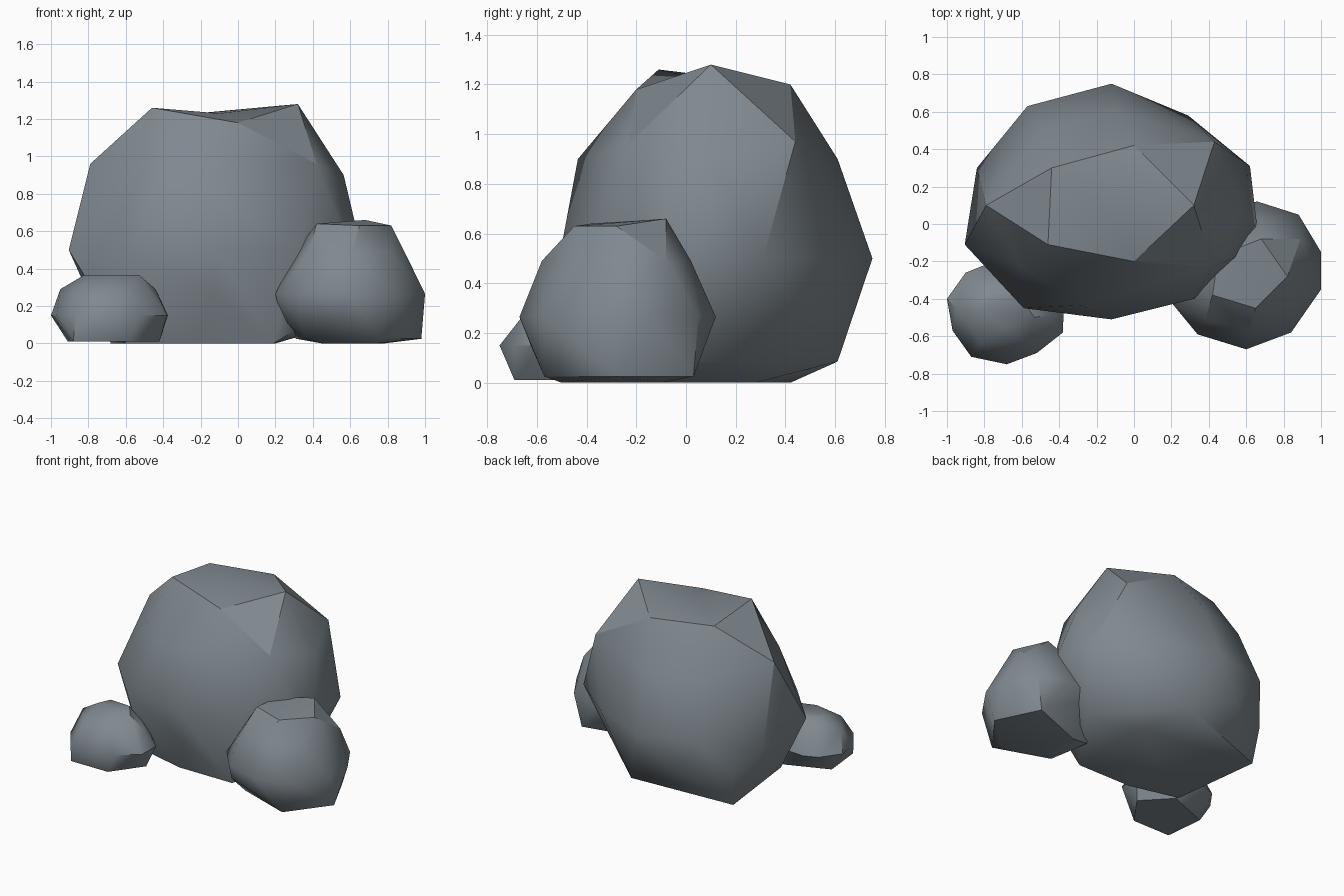
import bpy, bmesh, math
from mathutils import Vector

stone = bpy.data.materials.new("slate_grey")
stone.diffuse_color = (0.215, 0.25, 0.278, 1)


def rock(name, rings, crown, angle, dent=None, creases=()):
    """Chiselled boulder: hull around horizontal rings (z: outline) plus loose crown corners."""
    bm = bmesh.new()
    for z, outline in rings.items():
        for x, y in outline:
            bm.verts.new((x, y, z))
    for p in crown:
        bm.verts.new(p)
    res = bmesh.ops.convex_hull(bm, input=bm.verts[:])
    junk = {g for g in res["geom_interior"] + res["geom_unused"]
            if isinstance(g, bmesh.types.BMVert)}
    bmesh.ops.delete(bm, geom=list(junk), context='VERTS')
    # sink the ridge that passes nearest to the dent point
    if dent:
        d = Vector(dent)
        ridge = min(bm.edges, key=lambda e: ((e.verts[0].co + e.verts[1].co) / 2 - d).length)
        new = bmesh.ops.subdivide_edges(bm, edges=[ridge], cuts=1)["geom_inner"]
        for v in new:
            if isinstance(v, bmesh.types.BMVert):
                v.co = d
    bmesh.ops.recalc_face_normals(bm, faces=bm.faces[:])
    # keep the chiselled edges between the named crown corners sharp
    for a, b in creases:
        for e in bm.edges:
            p, q = (v.co for v in e.verts)
            s, t = Vector(crown[a]), Vector(crown[b])
            if min((p - s).length + (q - t).length, (p - t).length + (q - s).length) < 0.01:
                e.smooth = False
    me = bpy.data.meshes.new(name)
    bm.to_mesh(me)
    bm.free()
    me.materials.append(stone)
    ob = bpy.data.objects.new(name, me)
    bpy.context.collection.objects.link(ob)
    bpy.ops.object.select_all(action='DESELECT')
    ob.select_set(True)
    bpy.context.view_layer.objects.active = ob
    bpy.ops.object.shade_smooth_by_angle(angle=math.radians(angle), keep_sharp_edges=True)


# large boulder at the back
rock("large_boulder", {
    0.0: [(0.19, -0.34), (-0.24, -0.34), (-0.60, -0.25), (-0.68, 0.42), (0.20, 0.28)],
    0.085: [(0.02, 0.61), (0.49, 0.09), (0.33, -0.30)],
    0.26: [(-0.36, 0.645), (-0.70, 0.47), (-0.12, -0.46)],
    0.50: [(-0.12, 0.75), (-0.57, 0.63), (-0.905, -0.11), (-0.59, -0.45),
           (-0.12, -0.51), (0.32, -0.40), (0.60, -0.15), (0.66, -0.03), (0.62, 0.31), (0.29, 0.58)],
    0.90: [(-0.28, -0.435), (-0.10, 0.61), (-0.50, 0.49), (0.565, 0.10), (-0.60, -0.23)],
}, [(-0.46, -0.11, 1.26), (0.0, -0.20, 1.18), (0.32, 0.10, 1.28), (0.0, 0.42, 1.20),
    (-0.44, 0.30, 1.21), (0.42, -0.23, 0.96), (0.43, 0.44, 0.97), (-0.79, 0.10, 0.96),
    (-0.84, 0.30, 0.40)], 34, dent=(-0.10, 0.02, 1.23),
    creases=[(0, 1), (1, 2), (2, 3), (3, 4), (4, 0), (1, 5), (2, 5), (2, 6), (3, 6),
             (7, 0), (7, 4), (7, 8)])

# medium boulder at the front right
rock("medium_boulder", {
    0.0: [(0.45, -0.38), (0.74, -0.50), (0.78, -0.10), (0.45, -0.10)],
    0.025: [(0.36, -0.43), (0.76, -0.57), (0.98, -0.28), (0.83, 0.03), (0.31, -0.12)],
    0.14: [(0.32, -0.53), (0.56, -0.62), (0.23, -0.30)],
    0.265: [(1.0, -0.35), (1.0, -0.15), (0.88, 0.05), (0.66, 0.12), (0.40, 0.08), (0.23, -0.15),
            (0.20, -0.42), (0.34, -0.59), (0.60, -0.67), (0.84, -0.58)],
    0.49: [(0.89, -0.08), (0.82, -0.45), (0.61, -0.58), (0.38, -0.51), (0.31, -0.30),
           (0.42, -0.02), (0.68, 0.02)],
}, [(0.68, -0.08, 0.66), (0.82, -0.28, 0.63), (0.65, -0.45, 0.63),
    (0.42, -0.38, 0.64), (0.45, -0.17, 0.64), (0.89, -0.08, 0.49), (0.82, -0.45, 0.48)],
    36, creases=[(0, 5), (1, 5), (1, 6), (2, 6)])

# small boulder at the front left
rock("small_boulder", {
    0.01: [(-0.88, -0.69), (-0.58, -0.69), (-0.42, -0.47), (-0.60, -0.28), (-0.91, -0.40)],
    0.15: [(-1.0, -0.40), (-0.97, -0.57), (-0.87, -0.71), (-0.68, -0.75), (-0.52, -0.69),
           (-0.38, -0.58), (-0.375, -0.42), (-0.55, -0.24), (-0.80, -0.22), (-0.90, -0.26)],
    0.29: [(-0.95, -0.45), (-0.82, -0.64), (-0.58, -0.64), (-0.44, -0.48), (-0.58, -0.30), (-0.82, -0.29)],
    0.367: [(-0.82, -0.46), (-0.68, -0.55), (-0.53, -0.50), (-0.62, -0.38), (-0.78, -0.37)],
}, [], 38)
